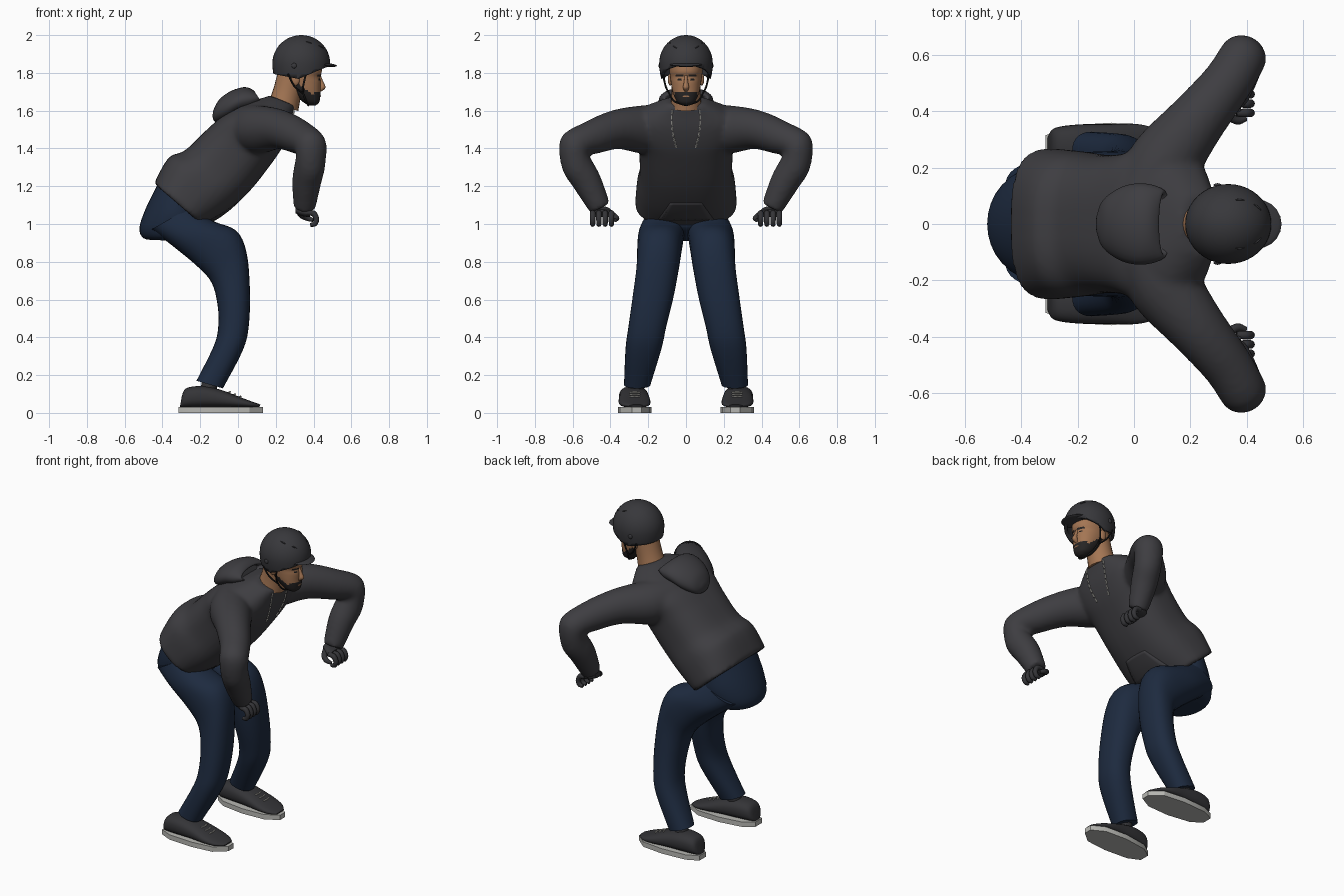
import bpy, bmesh, math
from mathutils import Vector, Matrix
from mathutils.bvhtree import BVHTree

cube = bpy.data.objects.get("Cube")
if cube:
    bpy.data.objects.remove(cube, do_unlink=True)


def material(name, r, g, b):
    m = bpy.data.materials.new(name)
    m.use_nodes = True
    m.diffuse_color = (r, g, b, 1)
    node = next(n for n in m.node_tree.nodes if n.type == 'BSDF_PRINCIPLED')
    node.inputs["Base Color"].default_value = (r, g, b, 1)
    node.inputs["Roughness"].default_value = 0.8
    return m


CLOTH = material("charcoal cloth", .048, .047, .053)
DENIM = material("navy denim", .0125, .0235, .05)
SHELL = material("helmet grey", .039, .039, .044)
SKIN = material("skin", .37, .18, .088)
HAIR = material("dark hair", .02, .018, .018)
GLOVE = material("glove grey", .034, .034, .038)
SOLE = material("pale sole", .47, .47, .445)
CORD = material("cord grey", .52, .51, .47)
BLACK = material("black", .012, .012, .012)


def finish(name, bm, mats, mirror=False, angle=45):
    bmesh.ops.recalc_face_normals(bm, faces=bm.faces)
    me = bpy.data.meshes.new(name)
    bm.to_mesh(me)
    bm.free()
    for m in mats if isinstance(mats, list) else [mats]:
        me.materials.append(m)
    ob = bpy.data.objects.new(name, me)
    bpy.context.collection.objects.link(ob)
    bpy.ops.object.select_all(action='DESELECT')
    ob.select_set(True)
    bpy.context.view_layer.objects.active = ob
    bpy.ops.object.shade_smooth_by_angle(angle=math.radians(angle))
    if mirror:
        mod = ob.modifiers.new("Mirror", 'MIRROR')
        mod.use_axis = (False, True, False)
        mod.use_mirror_merge = False
    return ob


def spline(a, b, c, d, t):
    return 0.5 * (2*b + (c - a)*t + (2*a - 5*b + 4*c - d)*t*t + (3*b - a - 3*c + d)*t**3)


def loft(name, stations, mats, steps=4, seg=28, power=2.0, mirror=False, rule=None):
    """Skin smooth rings through stations of (centre, half axis u, half axis v)."""
    n = len(stations)
    rings = []
    for i in range(n - 1):
        near = [stations[min(max(i + k, 0), n - 1)] for k in (-1, 0, 1, 2)]
        for s in range(steps):
            rings.append([spline(*[q[j] for q in near], s / steps) for j in range(3)])
    rings.append(stations[-1])
    bm = bmesh.new()
    loops = []
    for c, u, v in rings:
        row = []
        for k in range(seg):
            a = math.tau * k / seg
            co, si = math.cos(a), math.sin(a)
            row.append(bm.verts.new(c + u * math.copysign(abs(co)**(2/power), co)
                                    + v * math.copysign(abs(si)**(2/power), si)))
        loops.append(row)
    for r0, r1 in zip(loops, loops[1:]):
        for k in range(seg):
            bm.faces.new((r0[k], r0[k-1], r1[k-1], r1[k]))
    bm.faces.new(loops[0])
    bm.faces.new(loops[-1])
    if rule:
        for f in bm.faces:
            f.material_index = rule(f.calc_center_median())
    return finish(name, bm, mats, mirror)


def surface(ob):
    bpy.context.view_layer.update()
    return BVHTree.FromObject(ob, bpy.context.evaluated_depsgraph_get())


def section(back, front, half, y=0.0):
    b, f = Vector((back[0], y, back[1])), Vector((front[0], y, front[1]))
    return ((b + f) / 2, (f - b) / 2, Vector((0, half, 0)))


def tube(name, pts, radii, mat, ref, mirror=True, steps=4, seg=12):
    pts = [Vector(p) for p in pts]
    ref = Vector(ref).normalized()
    st = []
    for i, p in enumerate(pts):
        t = (pts[min(i+1, len(pts)-1)] - pts[max(i-1, 0)]).normalized()
        u = t.cross(ref).normalized()
        r = radii[i] if isinstance(radii, list) else radii
        st.append((p, u * r, u.cross(t).normalized() * r))
    return loft(name, st, mat, steps, seg, mirror=mirror)


def blob(name, loc, size, mat, mirror=False, tilt=0):
    bm = bmesh.new()
    bmesh.ops.create_uvsphere(bm, u_segments=20, v_segments=12, radius=1)
    bm.transform(Matrix.Translation(loc) @ Matrix.Rotation(tilt, 4, 'Y') @ Matrix.Diagonal((*size, 1)))
    return finish(name, bm, mat, mirror)


def on_front(tree, y, z, lift=.004):
    hit = tree.ray_cast(Vector((2, y, z)), Vector((-1, 0, 0)))[0]
    return hit + Vector((lift, 0, 0))


def patch(name, tree, low, high, mat, mirror=False, n=8, lift=.004):
    """Thin plate on a front surface between two rows of (z, y0, y1)."""
    bm = bmesh.new()
    grid = []
    for j in range(n + 1):
        z, y0, y1 = Vector(low).lerp(Vector(high), j / n)
        grid.append([bm.verts.new(on_front(tree, y0 + (y1 - y0) * i / n, z, lift)) for i in range(n + 1)])
    for j in range(n):
        for i in range(n):
            bm.faces.new((grid[j][i], grid[j][i+1], grid[j+1][i+1], grid[j+1][i]))
    return finish(name, bm, mat, mirror)


# Hooded top: body and sleeves fused into one cloth surface
body = loft("hoodie", [section(*s) for s in (
    ((-.445, 1.215), (-.178, .985), .27), ((-.368, 1.35), (-.06, 1.06), .26),
    ((-.28, 1.39), (.07, 1.183), .245), ((-.17, 1.495), (.192, 1.34), .253),
    ((-.07, 1.58), (.242, 1.42), .28), ((.05, 1.64), (.275, 1.5), .26),
    ((.12, 1.664), (.292, 1.575), .18), ((.17, 1.68), (.305, 1.625), .105))],
    CLOTH, steps=5, seg=40, power=2.6)
sleeve = tube("sleeve", [(.05, .1, 1.5), (.115, .23, 1.5), (.225, .37, 1.5), (.33, .5, 1.457), (.385, .59, 1.412),
                         (.382, .58, 1.32), (.363, .522, 1.22), (.352, .455, 1.085)],
              [.13, .128, .104, .09, .085, .081, .077, .058], CLOTH, (-.8, .56, -.16), seg=24)
bpy.ops.object.convert(target='MESH')
body.select_set(True)
bpy.context.view_layer.objects.active = body
bpy.ops.object.join()
fuse = body.modifiers.new("Fuse", 'REMESH')
fuse.mode = 'VOXEL'
fuse.voxel_size = .013
fuse.use_smooth_shade = True
soften = body.modifiers.new("Soften", 'SMOOTH')
soften.factor = .5
soften.iterations = 6
torso = surface(body)

# Hood, pocket and cords
loft("hood", [section(*s) for s in (
    ((-.135, 1.57), (-.132, 1.6), .025), ((-.12, 1.54), (-.1, 1.658), .085),
    ((-.06, 1.55), (-.045, 1.7), .128), ((0, 1.58), (.015, 1.722), .144),
    ((.07, 1.6), (.055, 1.722), .14), ((.125, 1.635), (.085, 1.705), .122),
    ((.118, 1.642), (.086, 1.692), .105), ((.08, 1.64), (.062, 1.68), .09))], CLOTH)
pocket = patch("front_pocket", torso, (1.02, -.15, .15), (1.11, -.085, .085), CLOTH, lift=.001)
pocket.modifiers.new("Thickness", 'SOLIDIFY').thickness = .009
pocket.modifiers["Thickness"].offset = 1
for i in range(7):
    z = 1.605 - .03 * i
    side = [.07 + .012 * math.sin((1.62 - q) * 14) - .02 * (1.6 - q) / .2 for q in (z, z - .022)]
    tube("drawstring", [on_front(torso, side[0], z), on_front(torso, side[1], z - .022)],
         .0045, CORD, (0, 1, 0), steps=1, seg=6)

# Trousers: seat and legs
loft("trouser_seat", [section(*s) for s in (
    ((-.42, 1.22), (-.22, 1.08), .2), ((-.485, 1.09), (-.17, 1.02), .212),
    ((-.522, .98), (-.17, .98), .195), ((-.5, .925), (-.24, .93), .16),
    ((-.44, .915), (-.3, .91), .1))], DENIM, seg=32)
loft("trouser_leg", [section(*s) for s in (
    ((-.46, .97), (-.25, 1.09), .095, .12), ((-.36, .895), (-.13, 1.015), .12, .13),
    ((-.22, .78), (-.01, .965), .118, .14), ((-.14, .69), (.045, .85), .112, .15),
    ((-.108, .57), (.063, .65), .108, .175), ((-.105, .45), (.057, .46), .1, .205),
    ((-.13, .35), (.025, .33), .095, .225), ((-.22, .17), (-.08, .13), .07, .258))],
    DENIM, power=2.3, mirror=True)

# Shoes: upper, flat sole, laces, ankle
loft("shoe_upper", [section((x, .028), (x + .01, top), half, y) for x, top, half, y in (
    (-.308, .085, .035, .28), (-.285, .13, .062, .28), (-.2, .142, .076, .278), (-.1, .122, .08, .275),
    (0, .084, .084, .272), (.07, .058, .07, .268), (.11, .044, .035, .262))], GLOVE, power=2.5, mirror=True)
tube("ankle", [(-.145, .258, .19), (-.16, .27, .1)], .042, GLOVE, (0, 1, 0), steps=1)
bm = bmesh.new()
plan = [(-.315, .25), (-.315, .315), (-.24, .35), (-.08, .36), (.06, .345), (.132, .285),
        (.132, .235), (.05, .19), (-.1, .183), (-.25, .205)]
base = bm.faces.new([bm.verts.new((x, y, 0)) for x, y in plan])
top = bmesh.ops.extrude_face_region(bm, geom=[base])["geom"]
bmesh.ops.translate(bm, verts=[v for v in top if isinstance(v, bmesh.types.BMVert)], vec=(0, 0, .031))
finish("shoe_sole", bm, SOLE, True, 30)
for i in range(3):
    x, z = -.05 + .028 * i, .111 - .0115 * i
    tube("lace", [(x, .245, z - .003), (x + .008, .272, z), (x, .299, z - .003)], .0045, CORD, (1, 0, 0), seg=6)

# Gloved hands with curled fingers
loft("palm", [(Vector(c), Vector((0, 0, h)), Vector((0, w, 0))) for c, h, w in (
    ((.305, .452, 1.075), .018, .03), ((.34, .447, 1.067), .025, .05), ((.38, .445, 1.056), .02, .058))],
    GLOVE, mirror=True, power=2.5)
for i in range(4):
    y = .395 + .033 * i
    tube("finger", [(.365, y, 1.06), (.4, y, 1.055), (.415, y, 1.025), (.405, y, 1.0), (.382, y, .995)],
         [.014, .016, .015, .014, .01], GLOVE, (0, 1, 0), seg=10)
tube("thumb", [(.325, .42, 1.065), (.34, .385, 1.045), (.37, .368, 1.03), (.398, .375, 1.02)],
     [.018, .017, .015, .01], GLOVE, (0, 0, 1), seg=10)


# Head with a beard coloured by height, neck and face
def beard(c):
    edge = 1.7 if c.x > .4 else 1.682 + (.4 - c.x) * .75
    return 1 if c.z < edge and c.x > .305 else 0


head = surface(loft("head", [section((b, z), (f, z), half) for z, b, f, half in (
    (1.628, .375, .412, .02), (1.645, .345, .43, .046), (1.68, .305, .436, .064), (1.715, .27, .437, .074),
    (1.75, .235, .438, .08), (1.78, .22, .434, .084), (1.81, .215, .444, .088), (1.86, .22, .44, .09))],
    [SKIN, HAIR], steps=6, seg=48, power=2.2, rule=beard))
tube("neck", [(.24, 0, 1.62), (.262, 0, 1.7), (.292, 0, 1.8)], [.082, .076, .08], SKIN, (0, 1, 0), False, seg=24)
tube("nose", [(.43, 0, 1.785), (.441, 0, 1.75), (.448, 0, 1.725), (.432, 0, 1.708)],
     [.008, .011, .016, .011], SKIN, (0, 1, 0), False)
blob("ear", (.305, .084, 1.765), (.022, .012, .032), SKIN, True)
patch("eyebrow", head, (1.78, .012, .056), (1.791, .012, .054), HAIR, True, 4, .005)
patch("eye", head, (1.761, .022, .045), (1.77, .024, .043), BLACK, True, 4, .003)
patch("lips", head, (1.672, -.02, .02), (1.679, -.014, .014), SKIN, False, 4, .003)

# Helmet: shell cut along a V-shaped rim, brim, vents, buttons, straps
bm = bmesh.new()
bmesh.ops.create_uvsphere(bm, u_segments=40, v_segments=24, radius=1)
for v in bm.verts:
    v.co = (.335 + v.co.x * .153, v.co.y * .142, 1.85 + v.co.z * (.15 if v.co.z > 0 else .21))
for p, n in (((.32, 0, 1.768), (-.2, 0, -1)), ((.32, 0, 1.768), (.42, 0, -1))):
    bmesh.ops.bisect_plane(bm, geom=bm.verts[:] + bm.edges[:] + bm.faces[:],
                           plane_co=p, plane_no=n, clear_outer=True)
shell = finish("helmet_shell", bm, SHELL)
shell.modifiers.new("Thickness", 'SOLIDIFY').thickness = .018
blob("helmet_brim", (.435, 0, 1.846), (.09, .088, .012), SHELL, tilt=.1)


def on_shell(az, el):
    a, e = math.radians(az), math.radians(el)
    return (.335 + .153 * math.cos(a) * math.cos(e), .142 * math.sin(a) * math.cos(e), 1.85 + .15 * math.sin(e))


for az, el, turn in ((32, 36, 12), (66, 48, 14)):
    tube("helmet_vent", [on_shell(az + turn * t, el + 5 * t) for t in (-.6, 0, .6)],
         [.002, .004, .002], GLOVE, (0, 0, 1), seg=8)
blob("helmet_button", (.297, .138, 1.838), (.014, .007, .014), SHELL, True)
for x in (.265, .36):
    tube("chin_strap", [(x, .122, 1.795), ((x + .33) / 2, .108, 1.73), (.345, .088, 1.69)],
         .005, BLACK, (1, 0, 0), seg=8)
tube("strap_under_chin", [(.345, .088, 1.69), (.36, .062, 1.65), (.372, 0, 1.628)], .005, BLACK, (1, 0, 0), seg=8)
